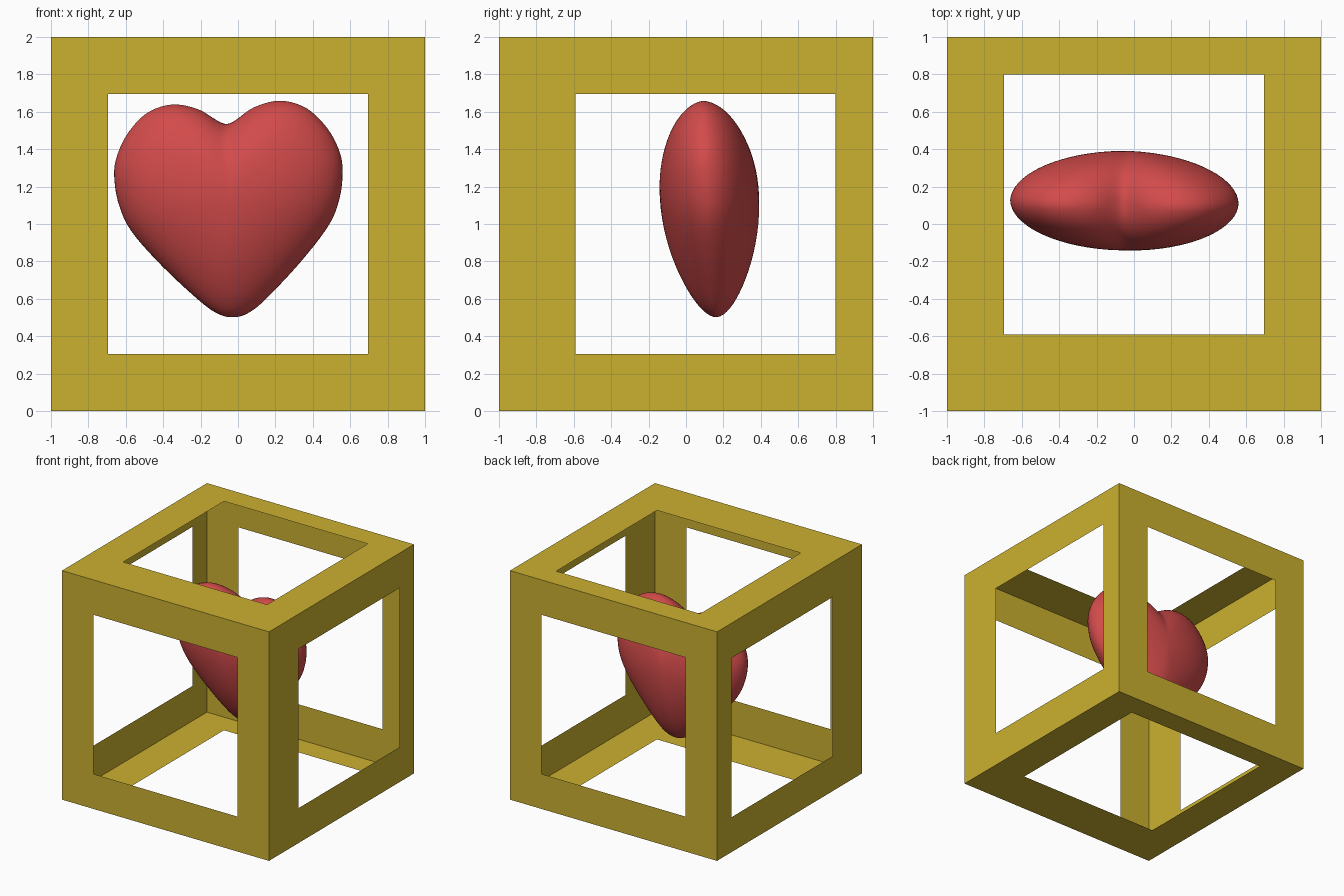
import bpy, bmesh
from math import sin, cos, pi, radians
from mathutils import Vector

if "Cube" in bpy.data.objects:
    bpy.data.objects.remove(bpy.data.objects["Cube"])


def material(name, rgb):
    m = bpy.data.materials.new(name)
    m.diffuse_color = (*rgb, 1)
    m.use_nodes = True
    m.node_tree.nodes["Principled BSDF"].inputs["Base Color"].default_value = m.diffuse_color
    return m


def add_object(name, bm, mat):
    me = bpy.data.meshes.new(name)
    bm.to_mesh(me)
    bm.free()
    ob = bpy.data.objects.new(name, me)
    bpy.context.collection.objects.link(ob)
    me.materials.append(mat)
    return ob


# Cube frame: thin sheet sides, each with a square window shifted slightly back
WINDOW = 0.695
SHIFT = Vector((0, 0.104, 0))
bm = bmesh.new()
bmesh.ops.create_cube(bm, size=2)
for f in list(bm.faces):
    axis = max(range(3), key=lambda i: abs(f.normal[i]))
    outer = list(f.verts)
    inner = []
    for v in outer:
        p = v.co * WINDOW + SHIFT
        p[axis] = v.co[axis]
        inner.append(bm.verts.new(p))
    for i in range(4):
        j = (i + 1) % 4
        bm.faces.new((outer[i], outer[j], inner[j], inner[i]))
    bm.faces.remove(f)
bmesh.ops.translate(bm, verts=bm.verts, vec=(0, 0, 1))
add_object("cube_frame", bm, material("gold", (0.6, 0.44, 0.03)))

# Heart outline: right half from notch to tip, mirrored and splined
MID = 1.15
half = [(0, 1.535), (0.05, 1.555), (0.15, 1.62), (0.29, 1.65), (0.43, 1.605),
        (0.54, 1.49), (0.60, 1.36), (0.61, 1.25), (0.59, 1.12), (0.53, 0.98),
        (0.375, 0.79), (0.18, 0.595), (0.08, 0.52), (0, 0.50)]
pts = [Vector((x, z - MID)) for x, z in half]
pts += [Vector((-p.x, p.y)) for p in pts[-2:0:-1]]
STEPS = 5
ring = []
for i in range(len(pts)):
    a, b, c, d = (pts[(i + k) % len(pts)] for k in (-1, 0, 1, 2))
    for s in range(STEPS):
        t = s / STEPS
        ring.append(0.5 * (2 * b + (c - a) * t + (2 * a - 5 * b + 4 * c - d) * t ** 2
                           + (3 * b - a - 3 * c + d) * t ** 3))
n = len(ring)

# Heart body: rings shrink and soften from the outline to the front and back
DEPTH, ROWS = 0.265, 18
bm = bmesh.new()
rim = [bm.verts.new((p.x, 0, p.y)) for p in ring]
for side in (-1, 1):
    prev, soft = rim, ring
    for r in range(1, ROWS):
        phi = r / ROWS * pi / 2
        for _ in range(3):
            soft = [soft[i] * 0.5 + (soft[i - 1] + soft[(i + 1) % n]) * 0.25
                    for i in range(n)]
        cur = []
        for p in soft:
            q = p * cos(phi)
            low = max(0, -q.y / 0.65)
            y = side * DEPTH * sin(phi) * (1 - 0.22 * low ** 2)
            cur.append(bm.verts.new((q.x, y, q.y)))
        for i in range(n):
            j = (i + 1) % n
            bm.faces.new((prev[i], prev[j], cur[j], cur[i]))
        prev = cur
    pole = bm.verts.new((0, side * DEPTH, 0))
    for i in range(n):
        bm.faces.new((prev[i], prev[(i + 1) % n], pole))
bmesh.ops.recalc_face_normals(bm, faces=bm.faces)
for f in bm.faces:
    f.smooth = True
heart = add_object("heart", bm, material("red", (0.65, 0.07, 0.07)))
heart.location = (-0.047, 0.125, MID)
heart.rotation_euler = (radians(3.5), radians(-2), radians(-1))
